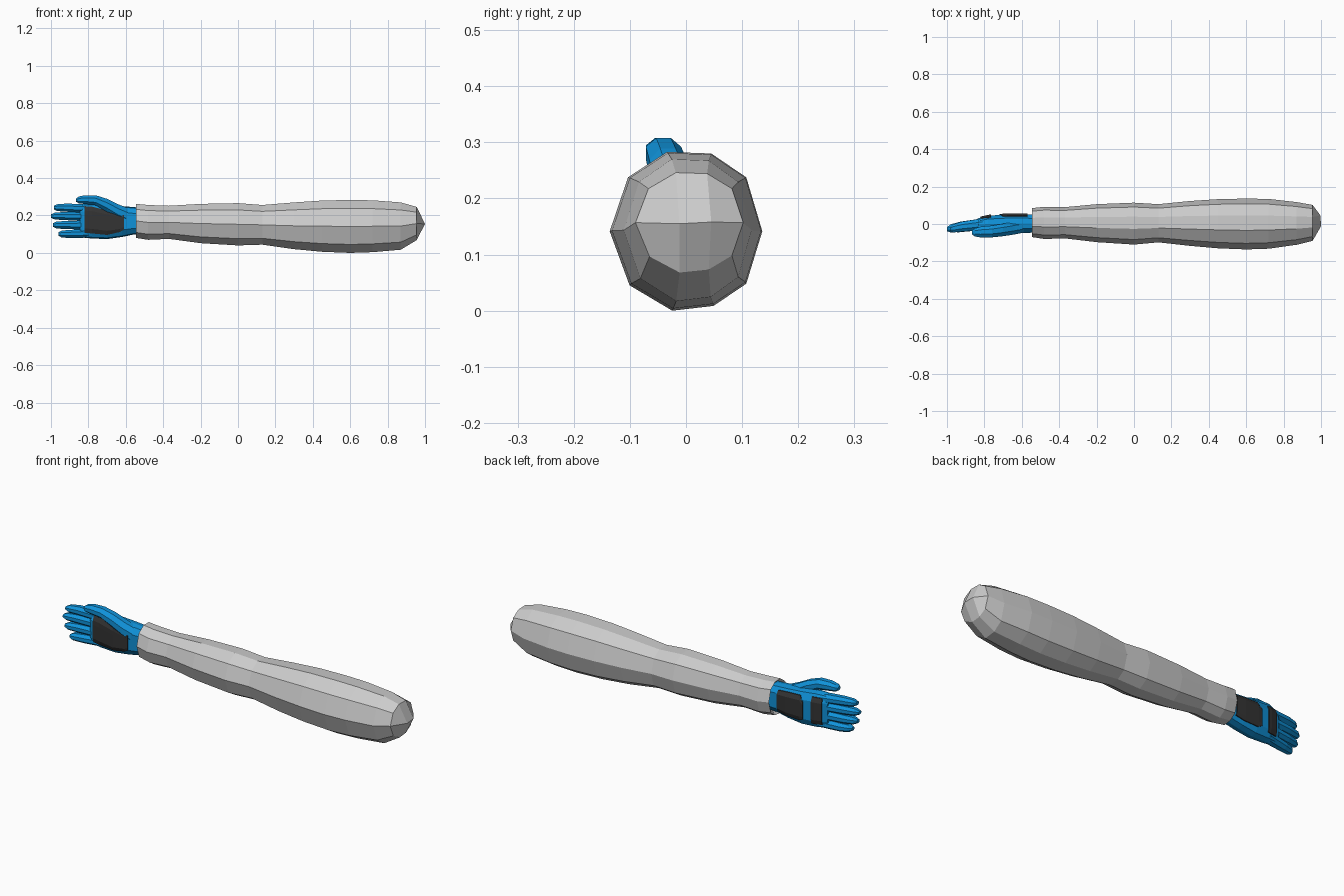
import bpy, bmesh, math
from mathutils import Vector
from mathutils.bvhtree import BVHTree

if "Cube" in bpy.data.objects:
    bpy.data.objects.remove(bpy.data.objects["Cube"])


def material(name, rgb):
    m = bpy.data.materials.new(name)
    m.diffuse_color = (*rgb, 1)
    m.use_nodes = True
    m.node_tree.nodes["Principled BSDF"].inputs["Base Color"].default_value = m.diffuse_color
    return m


GREY = material("sleeve grey", (0.60, 0.60, 0.60))
BLUE = material("glove blue", (0.005, 0.29, 0.70))
DARK = material("pad charcoal", (0.033, 0.033, 0.033))


def finish(bm, name, mat):
    bmesh.ops.recalc_face_normals(bm, faces=bm.faces)
    me = bpy.data.meshes.new(name)
    bm.to_mesh(me)
    me.materials.append(mat)
    ob = bpy.data.objects.new(name, me)
    bpy.context.collection.objects.link(ob)
    return ob


def loft(stations, profile):
    """Skin rings; each station is x, y low, y high, z low, z high."""
    bm = bmesh.new()
    rings = []
    for x, y0, y1, z0, z1 in stations:
        rings.append([bm.verts.new((x, (y0 + y1) / 2 + p * (y1 - y0) / 2,
                                    (z0 + z1) / 2 + q * (z1 - z0) / 2)) for p, q in profile])
    n = len(profile)
    for a, b in zip(rings, rings[1:]):
        for i in range(n):
            bm.faces.new((a[i], a[(i + 1) % n], b[(i + 1) % n], b[i]))
    return bm, rings


def ngon(n, turn=0.5):
    return [(math.cos(2 * math.pi * (i + turn) / n), math.sin(2 * math.pi * (i + turn) / n))
            for i in range(n)]


# Sleeve: ten-sided tube, turned in at the cuff, domed at the shoulder
sleeve_profile = [(-1, 0), (-.76, .68), (-.25, 1), (.33, .98), (.79, .68),
                  (1, 0), (.79, -.66), (.36, -.94), (-.18, -1), (-.74, -.68)]
bm, rings = loft([
    (-.50, -.050, .055, .10, .24), (-.535, -.060, .072, .09, .25),
    (-.545, -.070, .085, .08, .262), (-.48, -.080, .092, .07, .256),
    (-.37, -.077, .090, .075, .252), (-.20, -.097, .106, .052, .262),
    (0, -.110, .114, .040, .266), (.13, -.098, .106, .044, .256),
    (.30, -.117, .123, .020, .270), (.45, -.130, .133, .006, .280),
    (.60, -.136, .136, 0, .283), (.72, -.132, .134, .004, .281),
    (.87, -.111, .117, .017, .270), (.955, -.090, .102, .068, .246)], sleeve_profile)
r = rings[-1]
m1 = bm.verts.new((1.0, -.012, .155))
m2 = bm.verts.new((.997, .045, .158))
for f in ((r[0], r[1], r[2], m1), (r[2], r[3], m2, m1), (r[3], r[4], r[5], m2),
          (r[5], r[6], r[7], m2), (r[7], r[8], m1, m2), (r[8], r[9], r[0], m1)):
    bm.faces.new(f)
finish(bm, "sleeve", GREY)

# Glove palm: flattened tube from wrist to knuckles
palm_profile = [(-1, -.55), (-1, 0), (-1, .55), (-.55, .93), (0, 1), (.6, .93),
                (1, .55), (1, 0), (1, -.55), (.6, -.93), (0, -1), (-.55, -.93)]
bm, rings = loft([
    (-.49, -.045, .050, .10, .24), (-.56, -.047, .050, .098, .245),
    (-.62, -.047, .052, .085, .250), (-.70, -.047, .050, .074, .256),
    (-.78, -.044, .044, .077, .264), (-.83, -.040, .032, .082, .262),
    (-.845, -.030, .022, .09, .252)], palm_profile)
for ring in (rings[0], rings[-1]):
    bm.faces.new(ring)
bmesh.ops.recalc_face_normals(bm, faces=bm.faces)
palm_tree = BVHTree.FromBMesh(bm)
finish(bm, "glove_palm", BLUE)


def digit(name, points):
    """Tapered digit; each point is x, y, z, y radius, z radius."""
    bm, rings = loft([(x, y - a, y + a, z - b, z + b) for x, y, z, a, b in points], ngon(8))
    for ring in (rings[0], rings[-1]):
        bm.faces.new(ring)
    finish(bm, name, BLUE)


# Four fingers
for name, z, tip, dz in (("index_finger", .236, -.985, .006), ("middle_finger", .194, -1.0, .003),
                         ("ring_finger", .149, -.99, 0), ("little_finger", .105, -.96, -.004)):
    L = tip + .79
    digit(name, [(-.79, .002, z, .034, .024), (-.79 + .3 * L, -.006, z + dz * .4, .032, .025),
                 (-.79 + .65 * L, -.014, z + dz, .029, .0235),
                 (-.79 + .9 * L, -.023, z + dz, .024, .020), (tip, -.028, z + dz, .012, .010)])

# Thumb
digit("thumb", [(-.57, -.010, .190, .035, .045), (-.64, -.022, .220, .037, .043),
                (-.70, -.032, .254, .036, .038), (-.76, -.040, .281, .034, .029),
                (-.82, -.043, .285, .031, .025), (-.85, -.045, .283, .024, .020),
                (-.865, -.045, .282, .012, .010)])


def pad(name, columns, side, steps=6):
    """Thin plate laid on the palm; columns are x, z low, z high; side -1 front, 1 back."""
    bm = bmesh.new()
    grid = []
    for x, z0, z1 in columns:
        col = []
        for i in range(steps + 1):
            z = z0 + (z1 - z0) * i / steps
            hit = palm_tree.ray_cast(Vector((x, side, z)), Vector((0, -side, 0)))[0]
            y = hit.y if hit else 0
            col.append((bm.verts.new((x, y + side * .005, z)), bm.verts.new((x, y - side * .003, z))))
        grid.append(col)
    nx = len(grid) - 1
    for k in (0, 1):
        for i in range(nx):
            for j in range(steps):
                bm.faces.new((grid[i][j][k], grid[i + 1][j][k], grid[i + 1][j + 1][k], grid[i][j + 1][k]))
    rim = ([grid[i][0] for i in range(nx)] + [grid[nx][j] for j in range(steps)]
           + [grid[i][steps] for i in range(nx, 0, -1)] + [grid[0][j] for j in range(steps, 0, -1)])
    for a, b in zip(rim, rim[1:] + rim[:1]):
        bm.faces.new((a[0], b[0], b[1], a[1]))
    finish(bm, name, DARK)


# Grip pad on the palm, guard and knuckle strip on the back
pad("palm_pad", [(-.82, .108, .250), (-.78, .104, .247), (-.70, .096, .228),
                 (-.63, .112, .206), (-.61, .125, .203)], -1)
pad("back_guard", [(-.72, .115, .205), (-.70, .105, .235), (-.62, .108, .232), (-.57, .118, .228)], 1)
pad("knuckle_strip", [(-.82, .105, .242), (-.78, .103, .244), (-.765, .105, .242)], 1)
